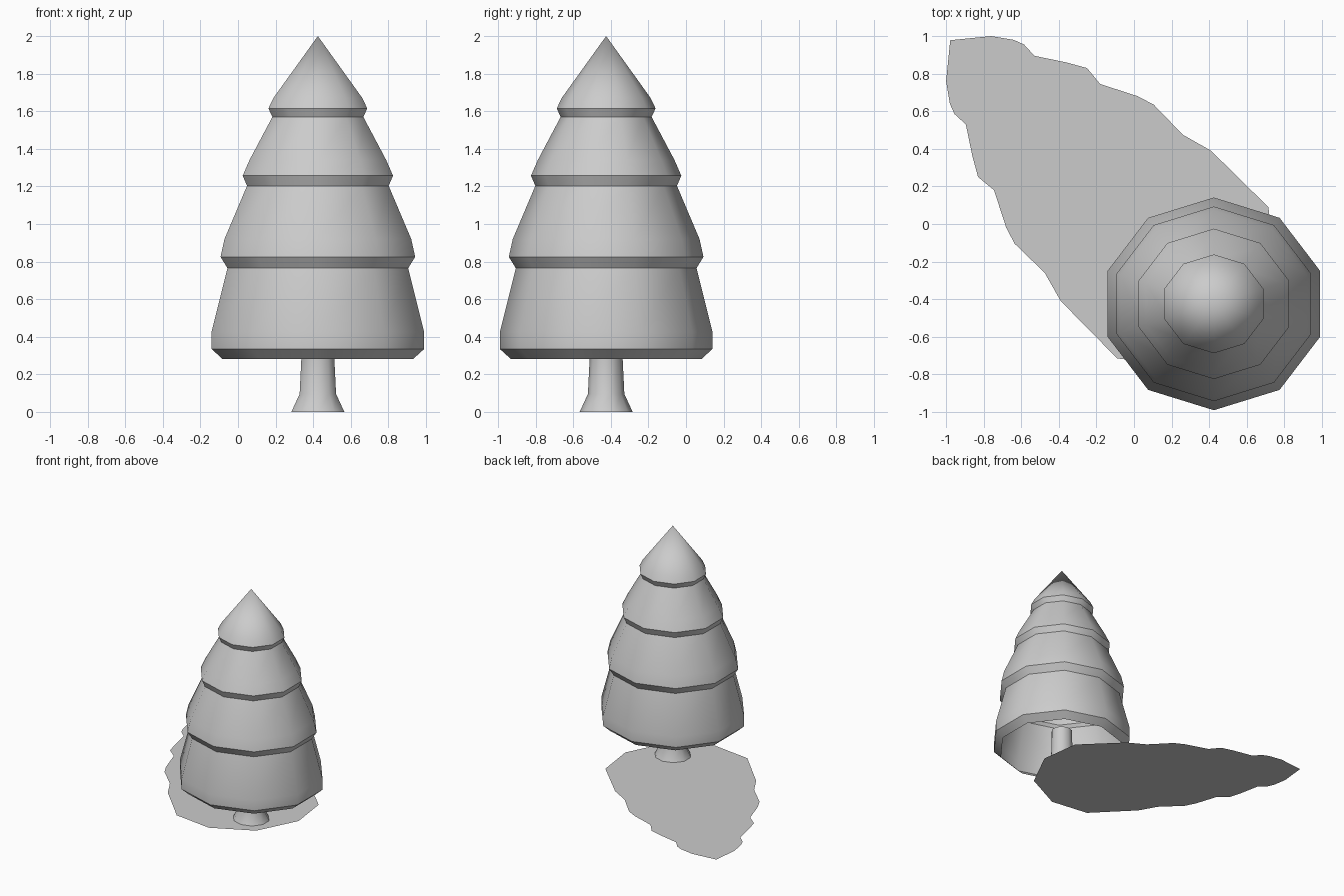
import bpy, bmesh, math

if "Cube" in bpy.data.objects:
    bpy.data.objects.remove(bpy.data.objects["Cube"])

SIDES = 10
CX, CY = 0.425, -0.425
STRETCH = 1 / math.cos(math.radians(18))  # equal overall width in x and y


def finish(bm, name):
    mesh = bpy.data.meshes.new(name)
    bm.to_mesh(mesh)
    bm.free()
    ob = bpy.data.objects.new(name, mesh)
    bpy.context.collection.objects.link(ob)
    return ob


def lathe(name, profile):
    """Open shell turned from (radius, z) pairs, listed bottom to top."""
    bm = bmesh.new()
    rings = []
    for r, z in profile:
        if r == 0:
            rings.append([bm.verts.new((CX, CY, z))] * SIDES)
            continue
        angles = [math.pi / 2 + math.tau * i / SIDES for i in range(SIDES)]
        rings.append([bm.verts.new((CX + r * STRETCH * math.cos(a),
                                    CY + r * math.sin(a), z)) for a in angles])
    for low, high in zip(rings, rings[1:]):
        for i in range(SIDES):
            j = (i + 1) % SIDES
            corners = [low[i], low[j], high[j], high[i]]
            bm.faces.new(list(dict.fromkeys(corners)))
    ob = finish(bm, name)
    bpy.ops.object.select_all(action='DESELECT')
    ob.select_set(True)
    bpy.context.view_layer.objects.active = ob
    bpy.ops.object.shade_smooth_by_angle(angle=math.radians(40))
    return ob


# Tiered foliage: one hollow shell, open underneath
lathe("foliage", [
    (0.508, 0.282), (0.566, 0.335), (0.566, 0.425),
    (0.481, 0.765), (0.518, 0.825), (0.497, 0.92),
    (0.377, 1.203), (0.40, 1.257), (0.364, 1.34),
    (0.242, 1.57), (0.263, 1.615), (0.237, 1.67),
    (0, 2.0)])

# Trunk with flared foot, ending inside the foliage
lathe("trunk", [(0.141, 0), (0.097, 0.095), (0.088, 0.28), (0.085, 0.46)])

# Flat ground shadow, symmetric about the diagonal y = -x
half = [(-0.76, 1.0), (-0.64, 0.98), (-0.585, 0.955), (-0.53, 0.895),
        (-0.36, 0.86), (-0.25, 0.83), (-0.18, 0.745), (0.02, 0.68),
        (0.105, 0.635), (0.26, 0.475), (0.41, 0.39), (0.715, 0.09),
        (0.76, -0.25)]
outline = ([(-0.978, 0.978)] + half + [(0.59, -0.59)]
           + [(-y, -x) for x, y in reversed(half)])
bm = bmesh.new()
face = bm.faces.new([bm.verts.new((x, y, 0)) for x, y in reversed(outline)])
bmesh.ops.triangulate(bm, faces=[face])
finish(bm, "ground_shadow")
